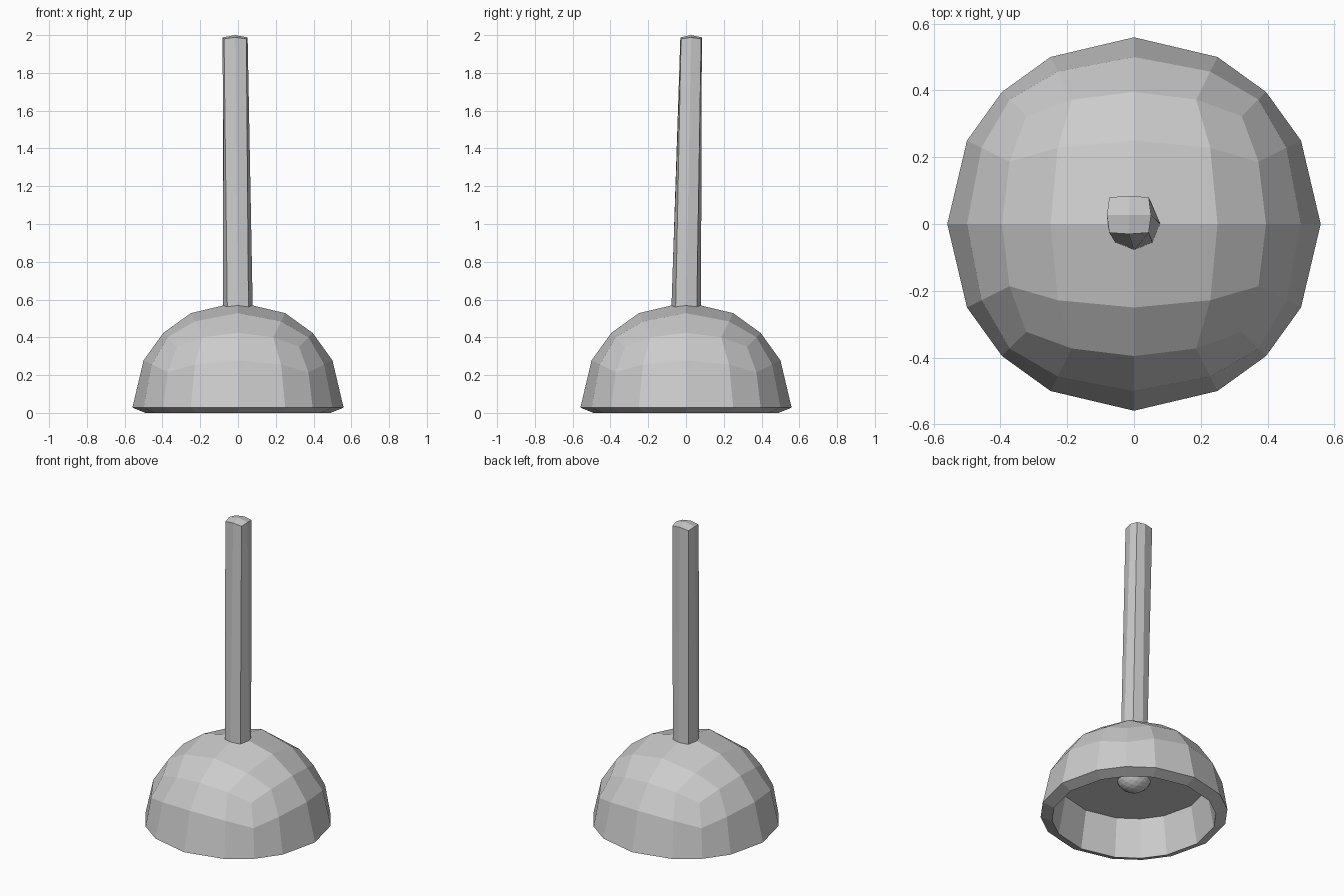
import bpy, bmesh
from mathutils import Vector

if "Cube" in bpy.data.objects:
    bpy.data.objects.remove(bpy.data.objects["Cube"])

R, BASE_Z = 0.559, 0.028


def add_object(name, bm):
    bmesh.ops.recalc_face_normals(bm, faces=bm.faces[:])
    mesh = bpy.data.meshes.new(name)
    bm.to_mesh(mesh)
    bm.free()
    obj = bpy.data.objects.new(name, mesh)
    bpy.context.collection.objects.link(obj)
    return obj


# Rubber cup: upper half of a gridded cube pushed onto a sphere
bm = bmesh.new()
bmesh.ops.create_cube(bm, size=2)
bmesh.ops.subdivide_edges(bm, edges=bm.edges[:], cuts=3, use_grid_fill=True)
for v in bm.verts:
    v.co = v.co.normalized() * R
low = [v for v in bm.verts if v.co.z < -0.01]
bmesh.ops.delete(bm, geom=low, context='VERTS')
for v in bm.verts:
    v.co.z += BASE_Z

# Bevelled rim, inner wall, and flat ceiling of the cup
edges = [e for e in bm.edges if e.is_boundary]
for radius, z in ((0.49, 0.0), (0.445, 0.245)):
    new = bmesh.ops.extrude_edge_only(bm, edges=edges)["geom"]
    edges = [g for g in new if isinstance(g, bmesh.types.BMEdge)]
    for v in [g for g in new if isinstance(g, bmesh.types.BMVert)]:
        flat = Vector((v.co.x, v.co.y, 0)).normalized() * radius
        v.co = (flat.x, flat.y, z)
bmesh.ops.contextual_create(bm, geom=edges)
add_object("rubber_cup", bm)

# Handle: leaning eight-sided stick, octagonal below and squarish on top
SIGNS = [(1, 0), (1, 1), (0, 1), (-1, 1), (-1, 0), (-1, -1), (0, -1), (1, -1)]
CX, CY = -0.015, 0.027
bm = bmesh.new()
bottom, top = [], []
for sx, sy in SIGNS:
    corner = sx != 0 and sy != 0
    d = Vector((sx, sy)).normalized() * 0.079
    bottom.append(bm.verts.new((d.x, d.y, 0.5)))
    hx, hy = (0.059, 0.053) if corner else (0.066, 0.057)
    top.append(bm.verts.new((CX + sx * hx, CY + sy * hy, 1.98 if corner else 1.988)))
for i in range(8):
    j = (i + 1) % 8
    bm.faces.new((bottom[i], bottom[j], top[j], top[i]))
bm.faces.new(bottom[::-1])
tip = bm.verts.new((CX, CY, 2.0))
for i in range(0, 8, 2):
    bm.faces.new((tip, top[i], top[i + 1], top[(i + 2) % 8]))
add_object("handle", bm)

# Ball fixing the handle inside the cup
bm = bmesh.new()
bmesh.ops.create_icosphere(bm, subdivisions=3, radius=0.108)
bmesh.ops.translate(bm, verts=bm.verts[:], vec=(0, 0, 0.288))
add_object("inner_ball", bm)
